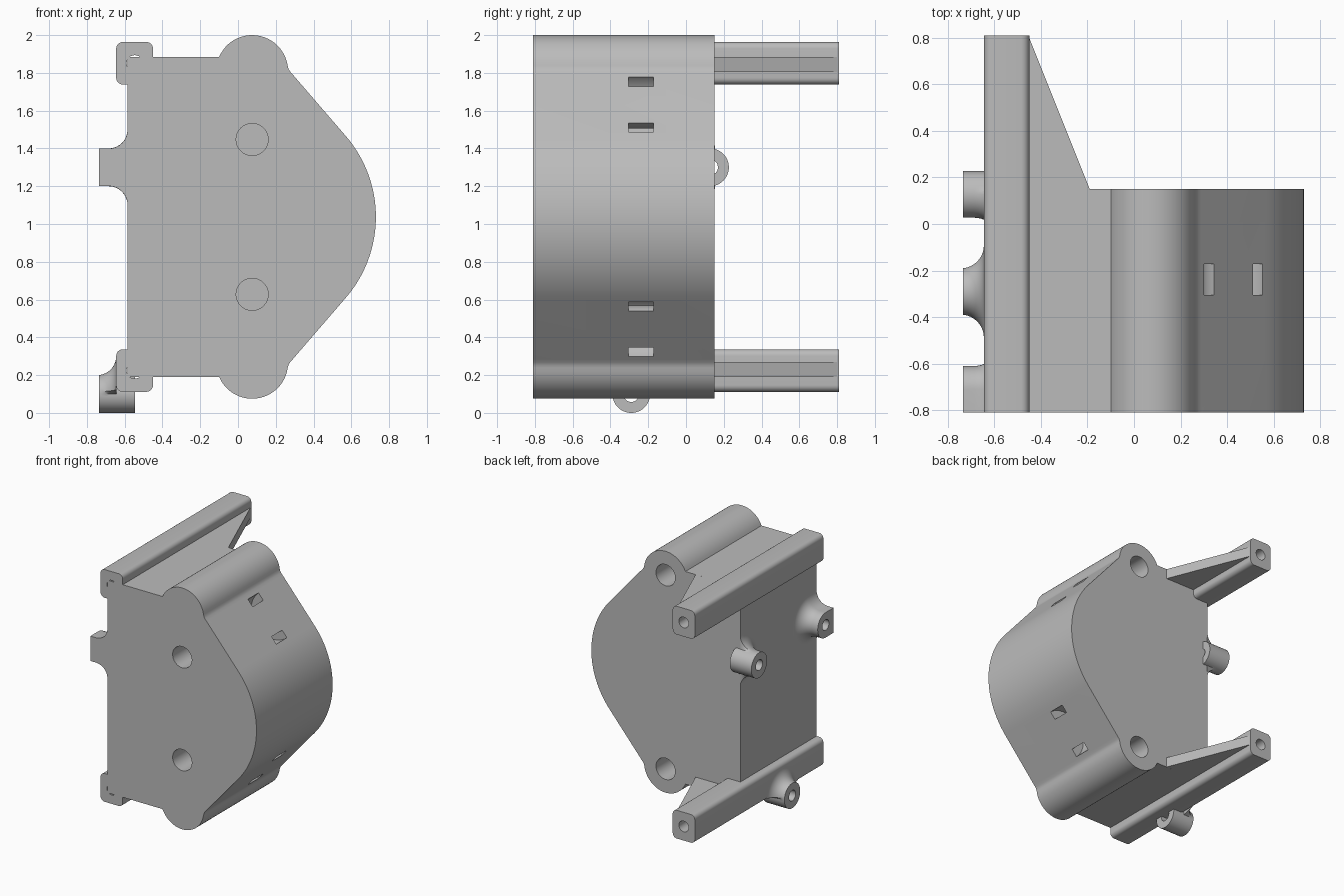
import bpy, bmesh, math
from mathutils import Vector

if "Cube" in bpy.data.objects:
    bpy.data.objects.remove(bpy.data.objects["Cube"])

MID = 1.0375          # height of the mirror plane
FRONT, BACK, END = -0.81, 0.15, 0.81

grey = bpy.data.materials.new("light grey")
grey.diffuse_color = (0.5, 0.5, 0.5, 1)
grey.use_nodes = True
grey.node_tree.nodes["Principled BSDF"].inputs["Base Color"].default_value = grey.diffuse_color


def finish(name, bm):
    bmesh.ops.recalc_face_normals(bm, faces=bm.faces)
    me = bpy.data.meshes.new(name)
    bm.to_mesh(me)
    bm.free()
    me.materials.append(grey)
    ob = bpy.data.objects.new(name, me)
    bpy.context.collection.objects.link(ob)
    return ob


def prism(name, pts, y0, y1):
    """Extrude an x-z outline along y."""
    bm = bmesh.new()
    face = bm.faces.new([bm.verts.new((x, y0, z)) for x, z in pts])
    new = bmesh.ops.extrude_face_region(bm, geom=[face])["geom"]
    bmesh.ops.translate(bm, vec=(0, y1 - y0, 0),
                        verts=[v for v in new if isinstance(v, bmesh.types.BMVert)])
    return finish(name, bm)


def arc(cx, cz, r, a0, a1, n):
    angles = [math.radians(a0 + (a1 - a0) * i / n) for i in range(n + 1)]
    return [(cx + r * math.cos(a), cz + r * math.sin(a)) for a in angles]


def cut(ob, cutters):
    for c in cutters:
        m = ob.modifiers.new("cut", "BOOLEAN")
        m.operation, m.solver, m.object = "DIFFERENCE", "EXACT", c
    dg = bpy.context.evaluated_depsgraph_get()
    me = bpy.data.meshes.new_from_object(ob.evaluated_get(dg))
    ob.modifiers.clear()
    ob.data = me
    for c in cutters:
        bpy.data.objects.remove(c)


def flip(pts):
    return [(x, 2 * MID - z) for x, z in reversed(pts)]


def smooth(ob):
    bpy.ops.object.select_all(action="DESELECT")
    ob.select_set(True)
    bpy.context.view_layer.objects.active = ob
    bpy.ops.object.shade_smooth_by_angle(angle=math.radians(30))


# Housing: flat left wall, two round lobes, bulging right side
upper = [(-0.585, 1.885)]
upper += arc(0.075, 1.81, 0.19, 156.7, 8, 24)
upper += [(0.267, 1.822), (0.275, 1.808), (0.29, 1.791)]
upper += arc(0.075, MID, 0.655, 41, 0, 16)
housing = prism("housing", upper + flip(upper)[1:], FRONT, BACK)

cutters = []
for s in (1, -1):
    # blind holes in the front face and in the back of each lobe
    cutters.append(prism("front_hole", arc(0.075, MID + s * 0.41, 0.085, 0, 348.75, 31),
                         FRONT - 0.1, FRONT + 0.5))
    cutters.append(prism("lobe_hole", arc(0.075, MID + s * 0.7725, 0.085, 0, 348.75, 31),
                         BACK - 0.5, BACK + 0.1))
    # curved tie tunnel joining the two slots in the slanted side
    cx, cz = 0.428, MID + s * 0.596
    a = 41 * s
    ring = arc(cx, cz, 0.192, a + 75, a + 285, 24) + arc(cx, cz, 0.128, a + 285, a + 75, 24)
    cutters.append(prism("tie_tunnel", ring, -0.305, -0.172))
cut(housing, cutters)
smooth(housing)

# Rails with a bore, each braced by a tapered gusset
for s, label in ((1, "upper"), (-1, "lower")):
    zc = MID + s * 0.8135
    x0, x1, h, r = -0.645, -0.45, 0.1125, 0.035
    outline = []
    for px, pz, a in ((x1 - r, zc + h - r, 0), (x0 + r, zc + h - r, 90),
                      (x0 + r, zc - h + r, 180), (x1 - r, zc - h + r, 270)):
        outline += arc(px, pz, r, a, a + 90, 6)
    rail = prism(label + "_rail", outline, FRONT, END)
    cut(rail, [prism("rail_bore", arc(-0.547, zc, 0.043, 0, 345, 23), FRONT - 0.1, END + 0.1)])
    smooth(rail)

    bm = bmesh.new()
    face = bm.faces.new([bm.verts.new((x, y, MID + s * 0.8475)) for x, y in
                         ((-0.5, BACK - 0.05), (-0.19, BACK - 0.05), (-0.19, BACK),
                          (-0.45, 0.80), (-0.5, 0.80))])
    new = bmesh.ops.extrude_face_region(bm, geom=[face])["geom"]
    bmesh.ops.translate(bm, vec=(0, 0, -s * 0.08),
                        verts=[v for v in new if isinstance(v, bmesh.types.BMVert)])
    gusset = finish(label + "_gusset", bm)
    cut(gusset, [prism("gusset_bore", arc(-0.547, zc, 0.043, 0, 345, 23), 0, END + 0.1)])


def standoff(name, cy, cz, base, limit=None, squared=False):
    """Bored post along x with a filleted foot; limit trims the foot radius."""
    tip, tail, bore, rad, n = -0.735, -0.545, 0.042, 0.1, 48
    prof = [(tail, bore), (tip, bore), (tip, rad)]
    for i in range(11):
        t = 0.1 * math.sin(math.radians(9 * i))
        x = base - 0.1 + t
        if x > tip + 0.002:
            prof.append((x, 0.2 - math.sqrt(max(0, 0.01 - t * t))))
    prof += [(base + 0.002, 0.2), (base + 0.002, rad), (tail, rad)]
    bm = bmesh.new()
    rings = []
    for x, r in prof:
        ring = []
        for k in range(n):
            c, s = math.cos(2 * math.pi * k / n), math.sin(2 * math.pi * k / n)
            q = max(rad, min(r, limit(c, s))) if limit and r > rad else r
            y = FRONT if squared and r > bore and c < -1e-6 else cy + q * c
            ring.append(bm.verts.new((x, y, cz + q * s)))
        rings.append(ring)
    for i, ring in enumerate(rings):
        nxt = rings[(i + 1) % len(rings)]
        for k in range(n):
            bm.faces.new((ring[k], ring[(k + 1) % n], nxt[(k + 1) % n], nxt[k]))
    bmesh.ops.dissolve_degenerate(bm, dist=1e-5, edges=bm.edges)
    smooth(finish(name, bm))


# Three standoffs on the left side
standoff("rear_standoff", 0.127, 1.3, -0.585,
         limit=lambda c, s: (BACK - 0.127) / c if c > 1e-6 else 1)
standoff("front_standoff", -0.71, 1.3, -0.585, squared=True)
standoff("lower_standoff", -0.29, 0.1, -0.645,
         limit=lambda c, s: 1 if s > 0.08 else 0)
